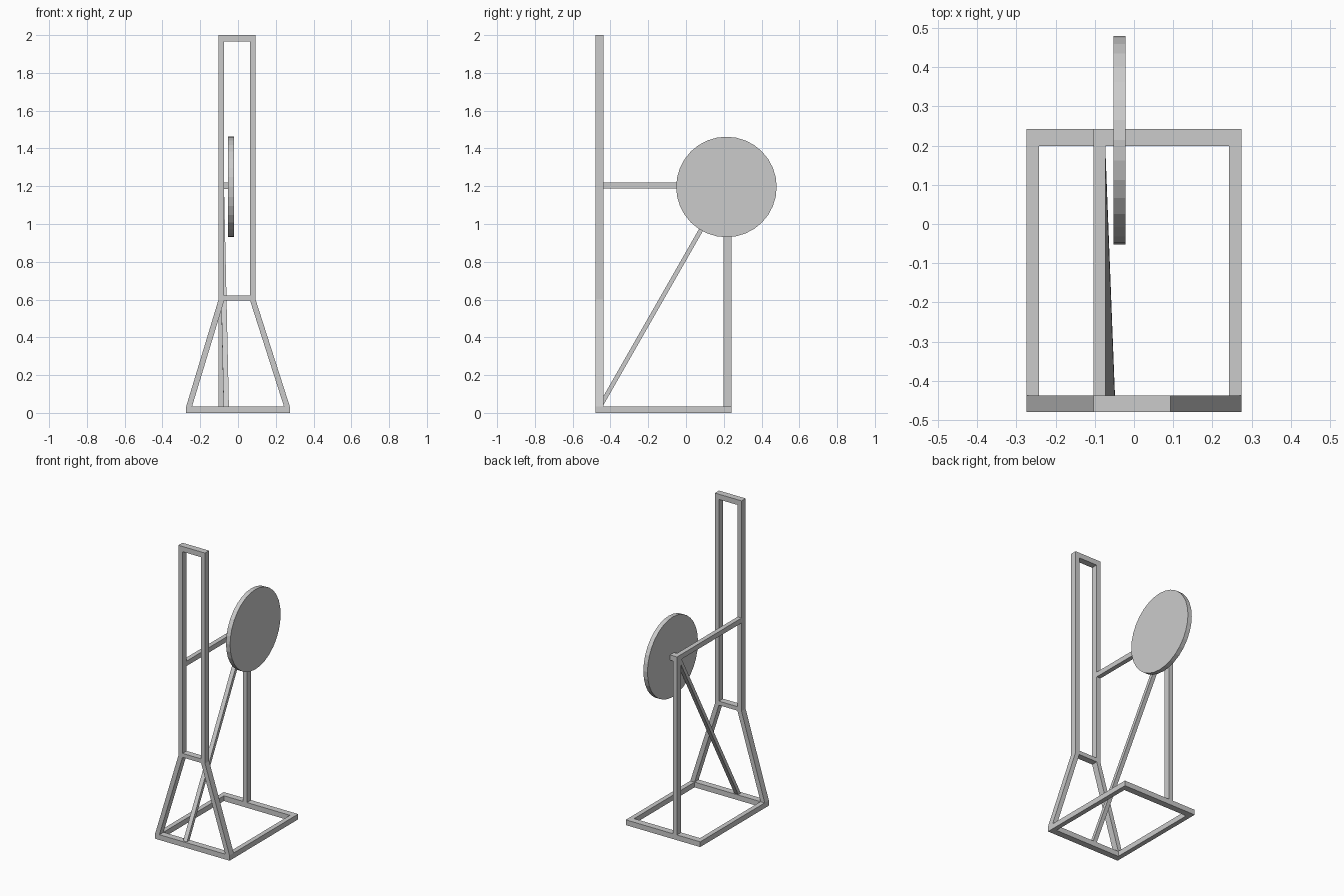
import bpy, bmesh, math
from mathutils import Vector, Matrix

if "Cube" in bpy.data.objects:
    bpy.data.objects.remove(bpy.data.objects["Cube"])


def finish(name, bm):
    bmesh.ops.recalc_face_normals(bm, faces=bm.faces)
    me = bpy.data.meshes.new(name)
    bm.to_mesh(me)
    bm.free()
    ob = bpy.data.objects.new(name, me)
    bpy.context.collection.objects.link(ob)
    return ob


def box(name, x, y, z):
    bm = bmesh.new()
    m = Matrix.Translation(((x[0] + x[1]) / 2, (y[0] + y[1]) / 2, (z[0] + z[1]) / 2))
    m = m @ Matrix.Diagonal((x[1] - x[0], y[1] - y[0], z[1] - z[0], 1))
    bmesh.ops.create_cube(bm, size=1, matrix=m)
    return finish(name, bm)


def plate(name, profile, y):
    """Extrude an x-z profile between two y values."""
    bm = bmesh.new()
    face = bm.faces.new([bm.verts.new((px, y[0], pz)) for px, pz in profile])
    new = bmesh.ops.extrude_face_region(bm, geom=[face])["geom"]
    verts = [g for g in new if isinstance(g, bmesh.types.BMVert)]
    bmesh.ops.translate(bm, verts=verts, vec=(0, y[1] - y[0], 0))
    return finish(name, bm)


FRONT = (-0.48, -0.437)
REAR = (0.199, 0.242)
LEFT = (-0.103, -0.073)
RIGHT = (0.064, 0.093)

# floor frame
box("base_front_bar", (-0.274, 0.274), FRONT, (0, 0.035))
box("base_rear_bar", (-0.274, 0.274), REAR, (0, 0.035))
for side, s in (("left", -1), ("right", 1)):
    box(f"base_{side}_bar", sorted((s * 0.243, s * 0.274)), (FRONT[1], REAR[0]), (0, 0.035))

# splayed legs and tall front frame
for side, s, outer, inner in (("left", -1, LEFT[0], LEFT[1]), ("right", 1, RIGHT[1], RIGHT[0])):
    plate(f"{side}_splayed_leg",
          [(s * 0.274, 0.035), (s * 0.243, 0.035), (inner, 0.595), (outer, 0.6)], FRONT)
    plate(f"{side}_upright",
          [(outer, 0.6), (inner, 0.595), (inner, 1.965), (outer, 1.965)], FRONT)
box("frame_lower_crossbar", (LEFT[1], RIGHT[0]), FRONT, (0.595, 0.622))
box("frame_top_bar", (LEFT[0], RIGHT[1]), FRONT, (1.965, 2.0))

# rear post, horizontal arm and axle
box("rear_post", LEFT, REAR, (0.035, 1.22))
box("horizontal_arm", LEFT, (FRONT[1], REAR[0]), (1.187, 1.22))
box("wheel_axle", (LEFT[1], -0.05), REAR, (1.185, 1.22))

# diagonal brace from front base bar to the top of the rear post
a, b = Vector((-0.062, -0.463, 0.02)), Vector((-0.088, 0.207, 1.192))
bm = bmesh.new()
bmesh.ops.create_cube(bm, size=1, matrix=Matrix.Diagonal((0.028, 0.023, 1, 1)))
for v in bm.verts:
    end = b if v.co.z > 0 else a
    n = Vector((0, b.z - a.z, a.y - b.y)).normalized()
    v.co = end + Vector((v.co.x, 0, 0)) + n * v.co.y
finish("diagonal_brace", bm)

# flat disc wheel
bm = bmesh.new()
bmesh.ops.create_cone(bm, cap_ends=True, segments=32, radius1=0.266, radius2=0.266, depth=0.03,
                      matrix=Matrix.Translation((-0.037, 0.214, 1.196)) @ Matrix.Rotation(math.pi / 2, 4, 'Y'))
finish("disc_wheel", bm)
